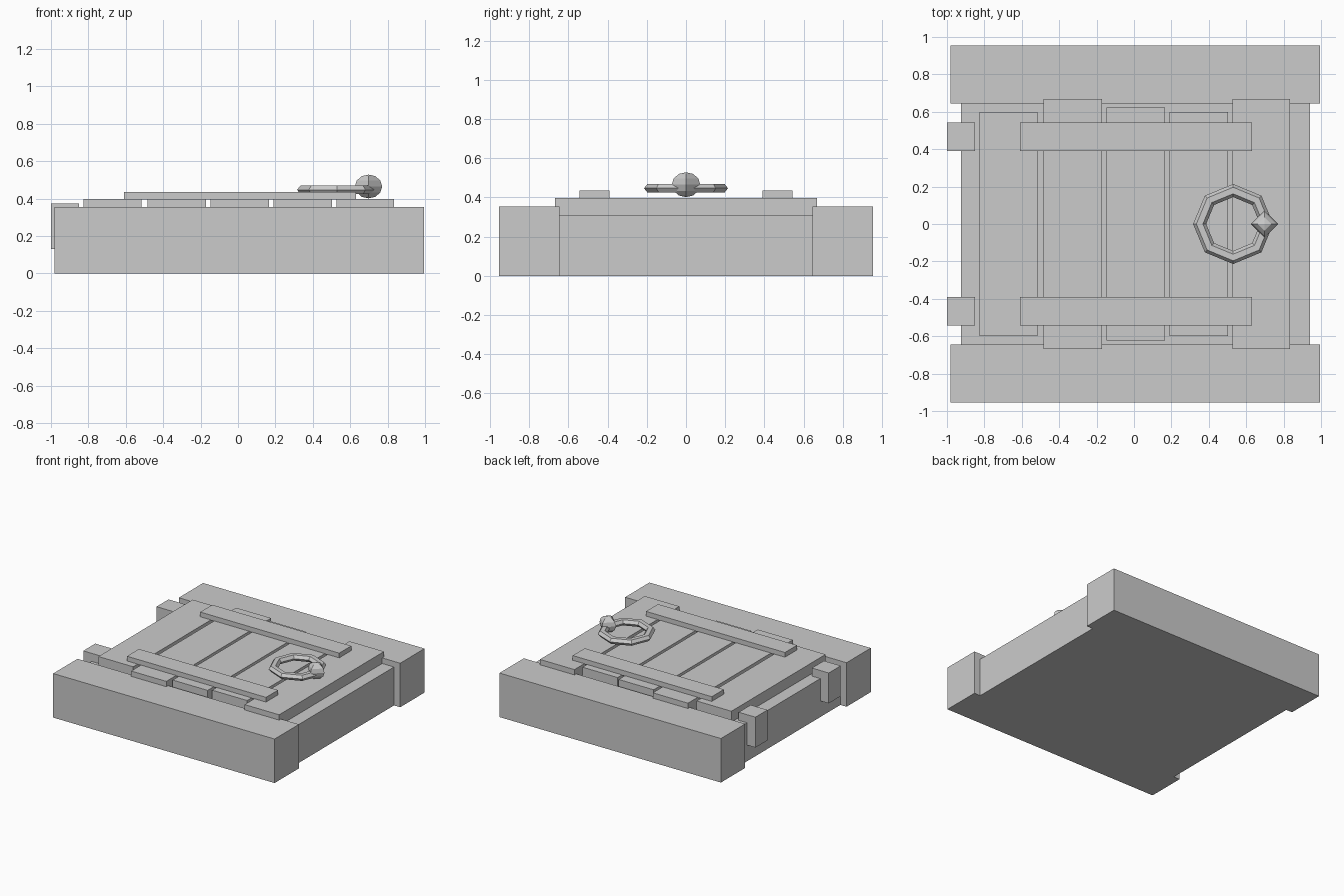
import bpy, bmesh, math
from mathutils import Vector

if "Cube" in bpy.data.objects:
    bpy.data.objects.remove(bpy.data.objects["Cube"])


def box(name, x0, x1, y0, y1, z0, z1):
    """Axis-aligned box from its limits."""
    bm = bmesh.new()
    bmesh.ops.create_cube(bm, size=1)
    for v in bm.verts:
        v.co = Vector(((x0 + x1) / 2 + v.co.x * (x1 - x0),
                       (y0 + y1) / 2 + v.co.y * (y1 - y0),
                       (z0 + z1) / 2 + v.co.z * (z1 - z0)))
    return finish(name, bm)


def finish(name, bm):
    mesh = bpy.data.meshes.new(name)
    bm.to_mesh(mesh)
    bm.free()
    obj = bpy.data.objects.new(name, mesh)
    bpy.context.collection.objects.link(obj)
    return obj


# Base block and the two heavy end beams
box("base_block", -0.925, 0.94, -0.645, 0.645, 0, 0.31)
box("front_beam", -0.98, 0.995, -0.955, -0.645, 0, 0.355)
box("back_beam", -0.98, 0.995, 0.645, 0.955, 0, 0.355)

# Door planks of uneven length
planks = [(-0.825, -0.515, 0.60), (-0.485, -0.172, 0.668), (-0.147, 0.165, 0.622),
          (0.19, 0.502, 0.60), (0.527, 0.835, 0.668)]
for i, (x0, x1, half) in enumerate(planks):
    box(f"plank_{i + 1}", x0, x1, -half, half, 0.305, 0.398)

# Cross battens and hinge blocks, one pair on each side
for side, y0 in (("front", -0.543), ("back", 0.39)):
    box(f"{side}_batten", -0.61, 0.63, y0, y0 + 0.153, 0.395, 0.436)
    box(f"{side}_hinge_block", -1.0, -0.85, y0, y0 + 0.153, 0.13, 0.375)

# Pull ring
bpy.ops.mesh.primitive_torus_add(location=(0.53, 0, 0.447), major_radius=0.179,
                                 minor_radius=0.035, major_segments=8, minor_segments=6)
ring = bpy.context.object
ring.name = "pull_ring"
ring.scale.z = 0.75

# Faceted knob holding the ring
bpy.ops.mesh.primitive_uv_sphere_add(location=(0.698, 0, 0.465), radius=0.073,
                                     segments=4, ring_count=6)
knob = bpy.context.object
knob.name = "ring_knob"
knob.scale.z = 0.87
